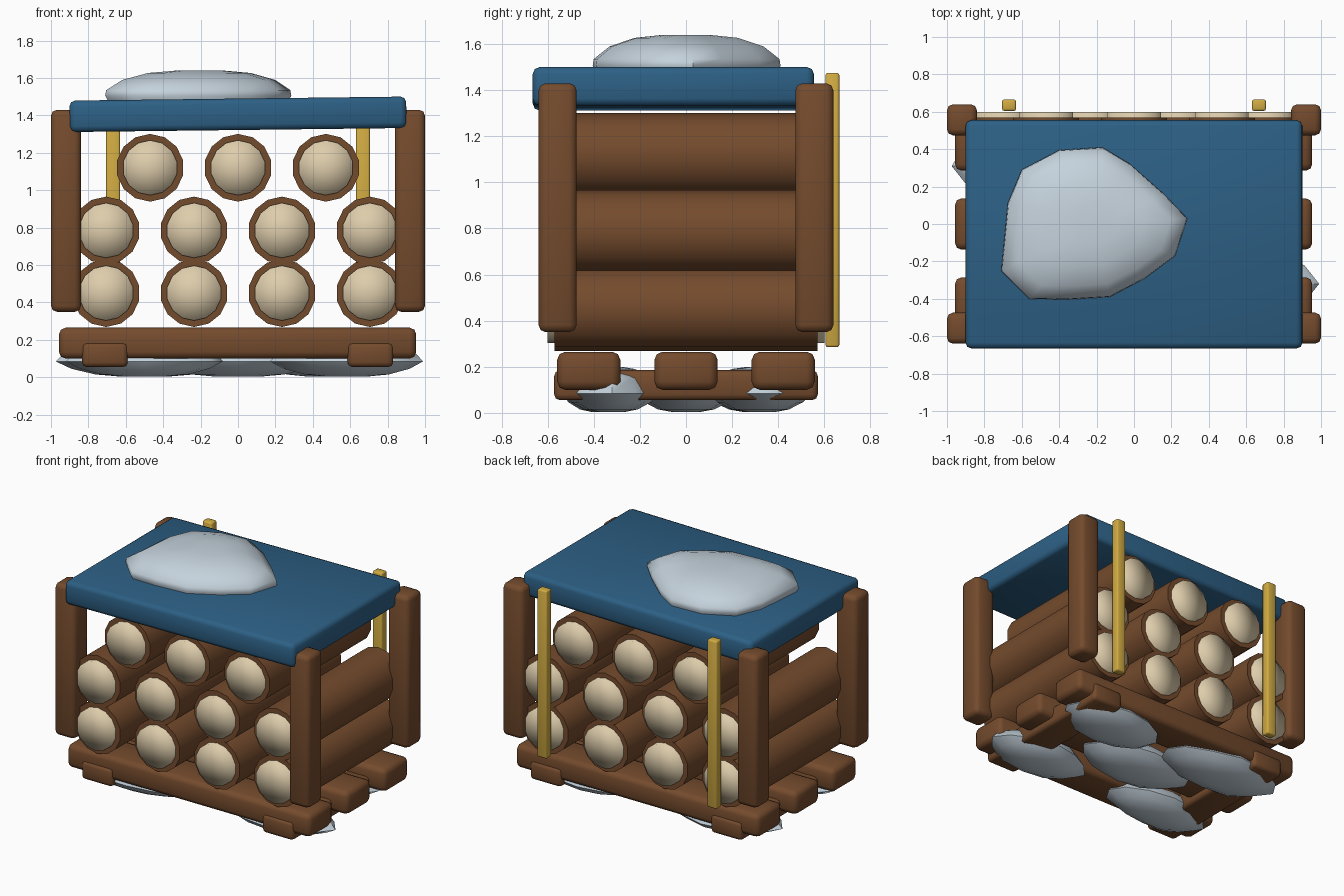
import bpy, bmesh, math, random
from mathutils import Matrix, Vector

random.seed(4)
if "Cube" in bpy.data.objects:
    bpy.data.objects.remove(bpy.data.objects["Cube"], do_unlink=True)


def material(name, rgb):
    m = bpy.data.materials.new(name)
    m.use_nodes = True
    m.diffuse_color = (*rgb, 1)
    m.node_tree.nodes["Principled BSDF"].inputs["Base Color"].default_value = (*rgb, 1)
    return m


BROWN = material("brown_wood", (0.175, 0.07, 0.026))
BEIGE = material("cut_wood", (0.73, 0.61, 0.41))
BLUE = material("blue_cover", (0.026, 0.117, 0.235))
YELLOW = material("yellow_stake", (0.64, 0.41, 0.055))
SNOW = material("snow", (0.56, 0.65, 0.72))


def finish(name, bm, mat, angle=None):
    bmesh.ops.recalc_face_normals(bm, faces=bm.faces)
    me = bpy.data.meshes.new(name)
    bm.to_mesh(me)
    bm.free()
    ob = bpy.data.objects.new(name, me)
    bpy.context.collection.objects.link(ob)
    me.materials.append(mat)
    bpy.ops.object.select_all(action='DESELECT')
    ob.select_set(True)
    bpy.context.view_layer.objects.active = ob
    if angle:
        bpy.ops.object.shade_smooth_by_angle(angle=math.radians(angle))
    else:
        bpy.ops.object.shade_smooth()
    return ob


def box(name, mat, lo, hi, bevel):
    """Rounded box between two corners."""
    lo, hi = Vector(lo), Vector(hi)
    bm = bmesh.new()
    bmesh.ops.create_cube(bm, size=1)
    bmesh.ops.scale(bm, vec=hi - lo, verts=bm.verts)
    bmesh.ops.bevel(bm, geom=bm.edges[:], offset=bevel, segments=2,
                    profile=0.5, affect='EDGES')
    ob = finish(name, bm, mat, 50)
    ob.location = (lo + hi) / 2
    return ob


def cylinder(name, mat, x, z, radius, length, angle):
    """Cylinder lying along y."""
    bm = bmesh.new()
    bmesh.ops.create_cone(bm, cap_ends=True, cap_tris=True, segments=14,
                          radius1=radius, radius2=radius, depth=length)
    bmesh.ops.rotate(bm, verts=bm.verts, matrix=Matrix.Rotation(math.pi / 2, 3, 'X'))
    ob = finish(name, bm, mat, angle)
    ob.location = (x, 0, z)
    return ob


def mound(name, outline, centre, rings):
    """Irregular mound: the outline repeated at each (scale, height), closed at both ends."""
    bm = bmesh.new()
    c = Vector(centre)
    loops = [[bm.verts.new((c.x + x * s, c.y + y * s, c.z + h)) for x, y in outline]
             for s, h in rings]
    n = len(outline)
    for a, b in zip(loops, loops[1:]):
        for i in range(n):
            j = (i + 1) % n
            bm.faces.new((a[i], a[j], b[j], b[i]))
    bm.faces.new(loops[0])
    bm.faces.new(loops[-1])
    return finish(name, bm, SNOW, 50)


# pallet: long planks over two skids
for i, y in enumerate((-0.422, 0, 0.422)):
    box(f"pallet_plank_{i}", BROWN, (-0.957, y - 0.137, 0.1), (0.953, y + 0.137, 0.265), 0.035)
for side, x in (("left", 0.708), ("right", -0.712)):
    box(f"{side}_skid", BROWN, (x - 0.122, -0.572, 0.055), (x + 0.122, 0.572, 0.185), 0.025)

# corner posts and rear stakes
for side, s in (("left", 1), ("right", -1)):
    for end, e in (("front", -1), ("back", 1)):
        box(f"{side}_{end}_post", BROWN, (s * 0.92 - 0.08, e * 0.557 - 0.083, 0.35),
            (s * 0.92 + 0.08, e * 0.557 + 0.083, 1.43), 0.032)
    box(f"{side}_stake", YELLOW, (s * 0.668 - 0.037, 0.605, 0.285),
        (s * 0.668 + 0.037, 0.665, 1.475), 0.01)

# stacked logs with pale cores showing at both ends
step = 0.47
for z, count in ((0.45, 4), (0.785, 4), (1.12, 3)):
    for i in range(count):
        x = (i - (count - 1) / 2) * step
        cylinder("log", BROWN, x, z, 0.181, 1.14, 40)
        cylinder("log_core", BEIGE, x, z, 0.147, 1.2, None)

# tilted cover slab
slab = box("cover_slab", BLUE, (-0.9, -0.665, 1.322), (0.9, 0.555, 1.49), 0.03)
slab.rotation_euler.y = -0.012

# snow on the cover
top_outline = [(-0.51, -0.25), (-0.36, -0.4), (-0.17, -0.405), (0.07, -0.39), (0.26, -0.29),
               (0.42, -0.17), (0.485, 0.03), (0.36, 0.16), (0.18, 0.32), (0.03, 0.41),
               (-0.2, 0.395), (-0.4, 0.29), (-0.475, 0.11)]
mound("cover_snow", top_outline, (-0.2, 0, 1.49),
      [(0.96, -0.02), (1, 0.015), (0.99, 0.045), (0.82, 0.1), (0.55, 0.137), (0.25, 0.15)])

# snow lenses under the pallet: centre x, centre y, half length, half width
patches = [(0.58, -0.32, 0.41, 0.21), (0.48, 0.33, 0.4, 0.23), (0, 0, 0.45, 0.22),
           (-0.5, 0.31, 0.475, 0.23), (-0.5, -0.36, 0.42, 0.2)]
for i, (x, y, a, b) in enumerate(patches):
    outline = []
    for k in range(12):
        t = math.tau * k / 12
        r = 1 if k % 6 == 0 else random.uniform(0.9, 1.05)
        outline.append((a * r * math.cos(t), b * r * math.sin(t)))
    mound(f"ground_snow_{i}", outline, (x, y, 0),
          [(0.25, 0.003), (0.55, 0.015), (0.82, 0.045), (1, 0.085),
           (0.85, 0.15), (0.5, 0.19), (0.2, 0.2)])
